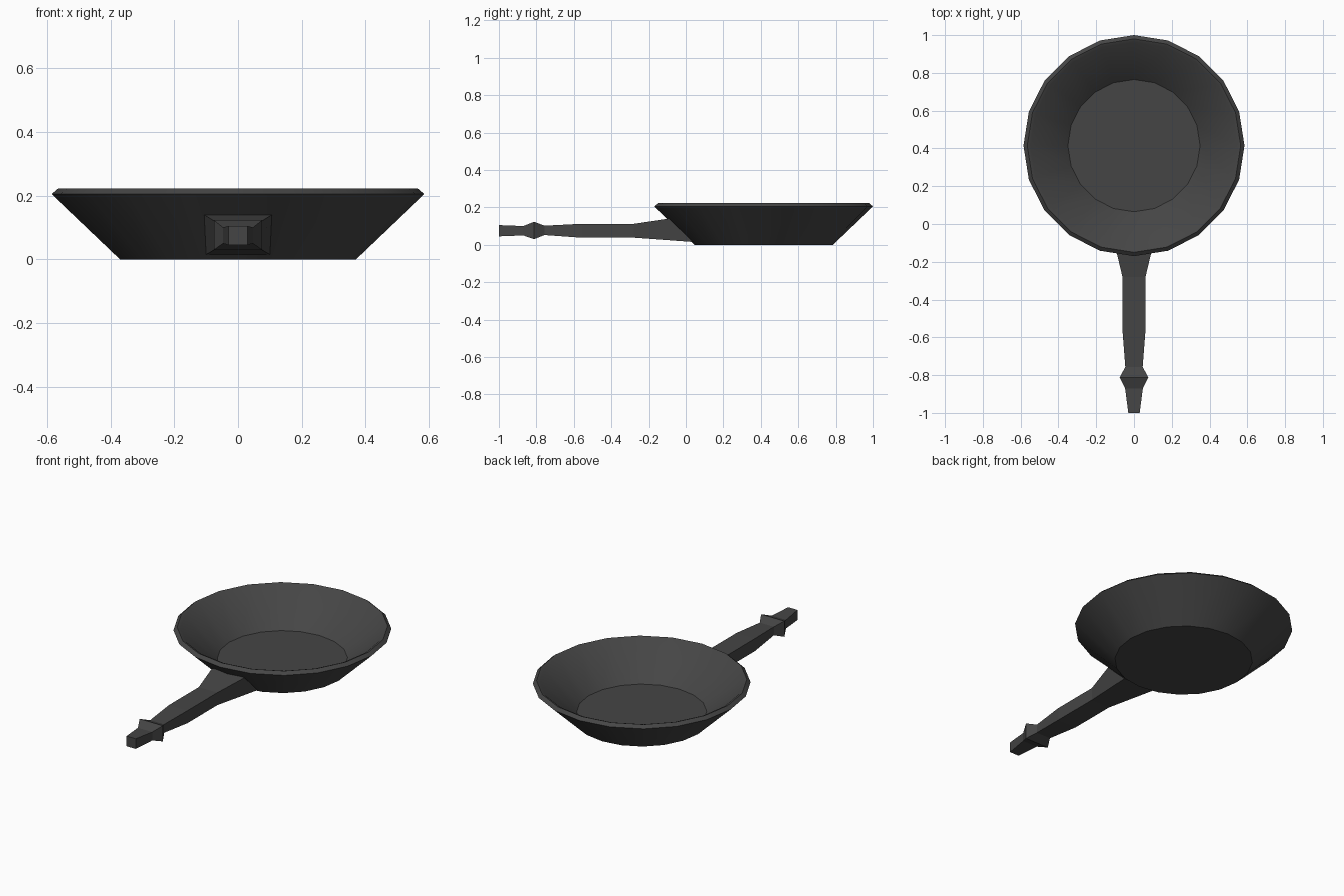
import bpy, bmesh, math

if "Cube" in bpy.data.objects:
    bpy.data.objects.remove(bpy.data.objects["Cube"])

iron = bpy.data.materials.new("dark_iron")
iron.diffuse_color = (0.06, 0.06, 0.06, 1)
iron.use_nodes = True
iron.node_tree.nodes["Principled BSDF"].inputs["Base Color"].default_value = iron.diffuse_color


def loft(name, rings, smooth_angle=None):
    """Skin a list of closed rings and cap both ends."""
    bm = bmesh.new()
    loops = [[bm.verts.new(p) for p in ring] for ring in rings]
    n = len(loops[0])
    for a, b in zip(loops, loops[1:]):
        for i in range(n):
            j = (i + 1) % n
            bm.faces.new((a[i], a[j], b[j], b[i]))
    bm.faces.new(loops[0])
    bm.faces.new(loops[-1])
    bmesh.ops.recalc_face_normals(bm, faces=bm.faces)
    mesh = bpy.data.meshes.new(name)
    bm.to_mesh(mesh)
    bm.free()
    mesh.materials.append(iron)
    obj = bpy.data.objects.new(name, mesh)
    bpy.context.collection.objects.link(obj)
    if smooth_angle:
        bpy.ops.object.select_all(action='DESELECT')
        obj.select_set(True)
        bpy.context.view_layer.objects.active = obj
        bpy.ops.object.shade_smooth_by_angle(angle=math.radians(smooth_angle))
    return obj


# Pan bowl: 20-sided profile from underside, over the rim, to the inner floor
SIDES, CENTRE_Y = 20, 0.415
profile = [(0.37, 0), (0.585, 0.205), (0.565, 0.222), (0.548, 0.215), (0.35, 0.035)]


def circle(r, z):
    angles = [2 * math.pi * i / SIDES for i in range(SIDES)]
    return [(r * math.cos(a), CENTRE_Y + r * math.sin(a), z) for a in angles]


loft("pan_bowl", [circle(r, z) for r, z in profile], 25)


# Handle: rectangular sections (y, half width, low z, high z)
def section(y, w, lo, hi):
    return [(-w, y, lo), (w, y, lo), (w, y, hi), (-w, y, hi)]


sections = [
    (-1.0, 0.03, 0.045, 0.105),
    (-0.87, 0.047, 0.05, 0.10),
    (-0.812, 0.076, 0.03, 0.123),
    (-0.757, 0.046, 0.052, 0.102),
    (-0.56, 0.061, 0.038, 0.112),
    (-0.28, 0.061, 0.038, 0.112),
]
# Slanted root section that meets the sloping pan wall
root = [(-0.1, 0.04, 0.015), (0.1, 0.04, 0.015), (0.106, -0.09, 0.14), (-0.106, -0.09, 0.14)]
loft("handle", [section(*s) for s in sections] + [root])
